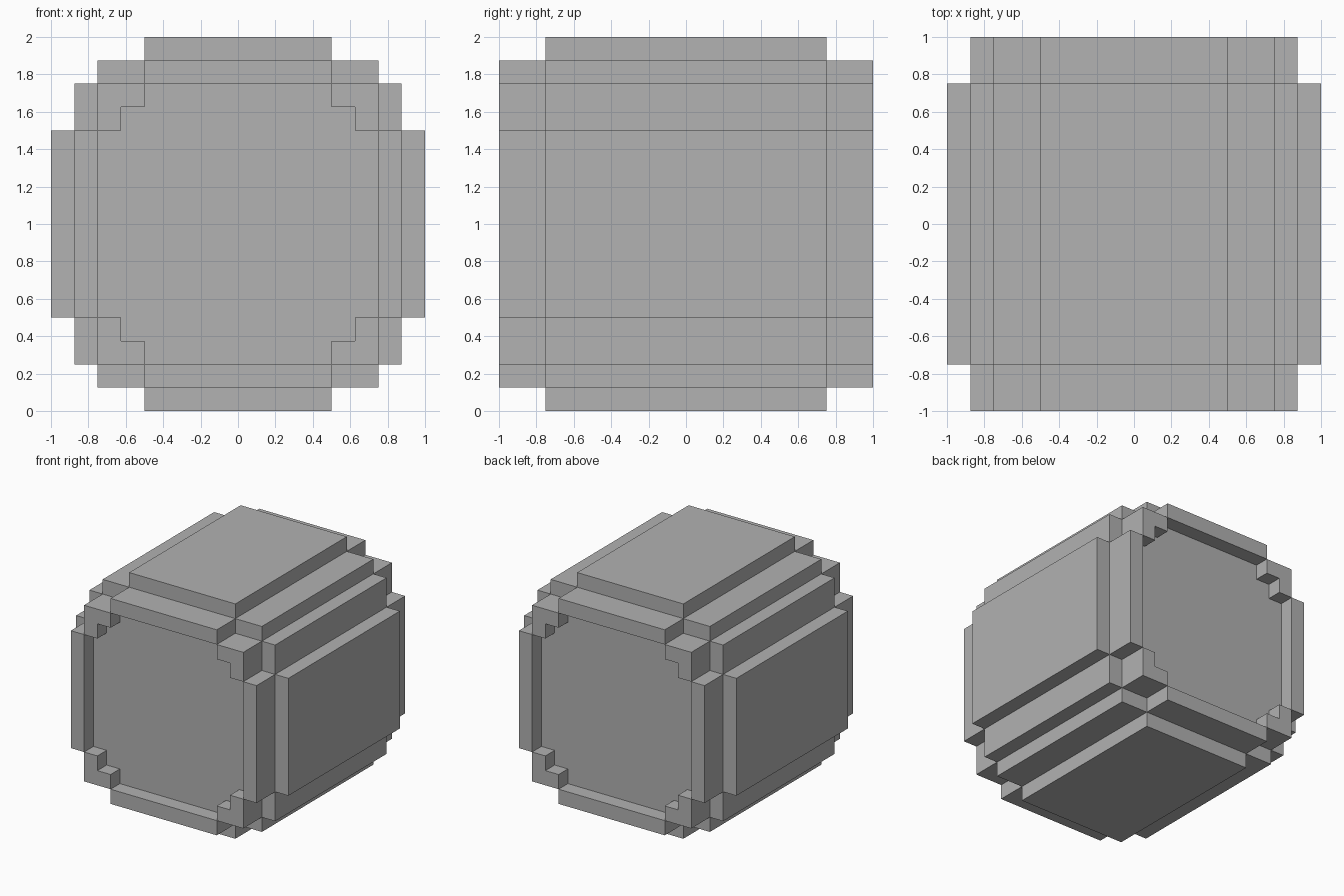
import bpy
import bmesh

cube = bpy.data.objects.get("Cube")
if cube:
    bpy.data.objects.remove(cube, do_unlink=True)

# Single flat grey
grey = bpy.data.materials.new("plain_grey")
grey.use_nodes = True
colour = (0.445, 0.445, 0.445, 1)
grey.diffuse_color = colour
grey.node_tree.nodes["Principled BSDF"].inputs["Base Color"].default_value = colour

CENTRE_Z = 1


def stepped_outline(steps):
    """Closed stair-stepped outline from the corners of one quadrant, wide to tall."""
    quadrant = [steps[0]]
    for (_, z), corner in zip(steps, steps[1:]):
        quadrant += [(corner[0], z), corner]
    mirrored = [(-x, z) for x, z in reversed(quadrant)]
    upper = quadrant + mirrored
    return upper + [(-x, -z) for x, z in upper]


def build_layers(name, layers):
    """Join (outline, y) layers in order and cap the first and last."""
    bm = bmesh.new()
    rings = [[bm.verts.new((x, y, z + CENTRE_Z)) for x, z in outline]
             for outline, y in layers]
    bm.faces.new(rings[0])
    bm.faces.new(rings[-1])
    for lower, upper in zip(rings, rings[1:]):
        for i in range(len(lower)):
            j = (i + 1) % len(lower)
            face = bm.faces.new((lower[i], lower[j], upper[j], upper[i]))
            # Where the rim pinches to a corner there is no surface
            if face.calc_area() < 1e-6:
                bm.faces.remove(face)
    bmesh.ops.recalc_face_normals(bm, faces=bm.faces)
    mesh = bpy.data.meshes.new(name)
    bm.to_mesh(mesh)
    bm.free()
    mesh.materials.append(grey)
    obj = bpy.data.objects.new(name, mesh)
    bpy.context.collection.objects.link(obj)
    return obj


body = stepped_outline([(1, 0.5), (0.875, 0.75), (0.75, 0.875), (0.5, 1)])
rim_outer = stepped_outline([(0.875, 0.5), (0.75, 0.75), (0.5, 0.875)])
rim_inner = stepped_outline([(0.75, 0.5), (0.625, 0.625), (0.5, 0.75)])

# Main stepped block
build_layers("body", [(body, -0.75), (body, 0.75)])

# End rims, each with a shallow recessed panel
for name, side in (("front_rim", -1), ("back_rim", 1)):
    build_layers(name, [(rim_outer, side * 0.7), (rim_outer, side),
                        (rim_inner, side), (rim_inner, side * 0.875)])
